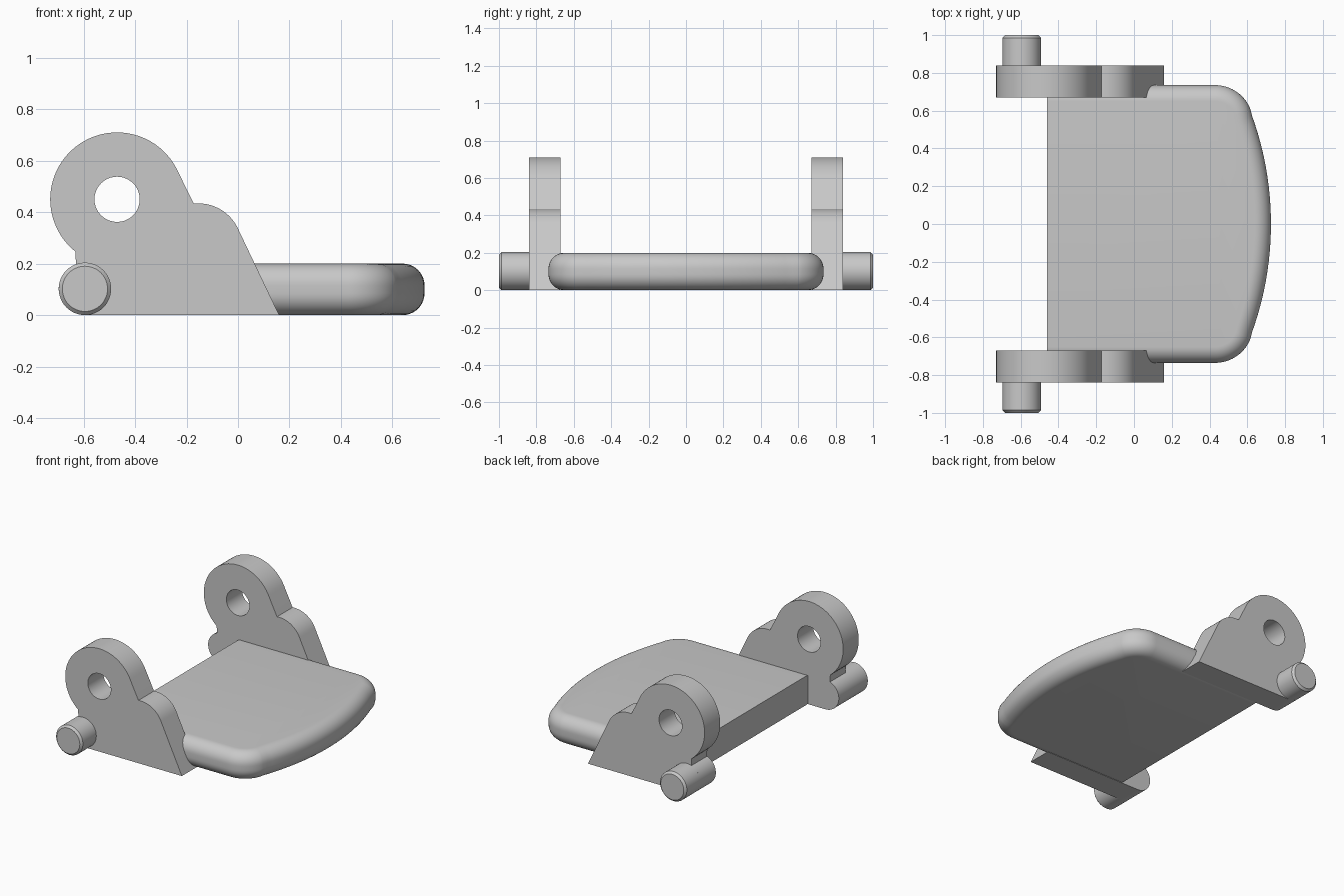
import bpy
import bmesh
from math import sin, cos, asin, radians, pi
from mathutils import Matrix

cube = bpy.data.objects.get("Cube")
if cube:
    bpy.data.objects.remove(cube, do_unlink=True)

# One plain grey for every part
grey = bpy.data.materials.new("plain grey")
grey.use_nodes = True
colour = (0.58, 0.58, 0.58, 1)
grey.diffuse_color = colour
grey.node_tree.nodes["Principled BSDF"].inputs["Base Color"].default_value = colour


def arc(cx, cy, r, a0, a1, n):
    """Points on an arc, angles in degrees."""
    angles = [radians(a0 + (a1 - a0) * i / n) for i in range(n + 1)]
    return [(cx + r * cos(a), cy + r * sin(a)) for a in angles]


def finish(bm, name):
    """Turn the bmesh into a smooth-shaded object with sharp edges kept."""
    bmesh.ops.recalc_face_normals(bm, faces=bm.faces[:])
    mesh = bpy.data.meshes.new(name)
    bm.to_mesh(mesh)
    bm.free()
    mesh.materials.append(grey)
    obj = bpy.data.objects.new(name, mesh)
    bpy.context.collection.objects.link(obj)
    bpy.ops.object.select_all(action="DESELECT")
    obj.select_set(True)
    bpy.context.view_layer.objects.active = obj
    bpy.ops.object.shade_smooth_by_angle(angle=radians(30))
    return obj


PIN_X, PIN_R = -0.595, 0.102
EYE_X, EYE_Z = -0.47, 0.45
INNER, OUTER, TIP = 0.67, 0.84, 1.0


def side_plate(name, side):
    """Upright bracket: large eye, shoulder, sloped toe and rounded heel."""
    outline = arc(EYE_X, EYE_Z, 0.26, 25, 231.5, 48)
    outline += arc(PIN_X, PIN_R, PIN_R, 110, 270, 24)
    outline += [(0.16, 0)]
    outline += arc(-0.154, 0.264, 0.17, 25, 96, 16)
    hole = arc(EYE_X, EYE_Z, 0.088, 0, 360, 40)[:-1]
    bm = bmesh.new()
    for loop in (outline, hole):
        verts = [bm.verts.new((x, side * INNER, z)) for x, z in loop]
        for a, b in zip(verts, verts[1:] + verts[:1]):
            bm.edges.new((a, b))
    bmesh.ops.triangle_fill(bm, use_beauty=True, edges=bm.edges[:])
    grown = bmesh.ops.extrude_face_region(bm, geom=bm.faces[:], use_keep_orig=True)
    moved = [v for v in grown["geom"] if isinstance(v, bmesh.types.BMVert)]
    bmesh.ops.translate(bm, verts=moved, vec=(0, side * (OUTER - INNER), 0))
    finish(bm, name)


def pivot_pin(name, side):
    """Short pin at the heel with a small chamfer on its tip."""
    bm = bmesh.new()
    start = INNER + 0.05
    place = Matrix.Translation((PIN_X, side * (start + TIP) / 2, PIN_R))
    bmesh.ops.create_cone(bm, cap_ends=True, segments=48, radius1=PIN_R,
                          radius2=PIN_R, depth=TIP - start,
                          matrix=place @ Matrix.Rotation(pi / 2, 4, "X"))
    rim = [e for e in bm.edges if all(abs(v.co.y) > TIP - 0.01 for v in e.verts)]
    bmesh.ops.bevel(bm, geom=rim, offset=0.014, segments=1, affect="EDGES")
    finish(bm, name)


def deck_outline(inset):
    """Plan of the deck: square back, rounded corners and a bowed front edge."""
    corner_x, corner_y, corner_r = 0.43, 0.535, 0.2
    bow_x, bow_r = -0.965, 1.69
    swing = asin(corner_y / (bow_r - corner_r)) * 180 / pi
    half = [(-0.46, corner_y + corner_r - inset)]
    half += arc(corner_x, corner_y, corner_r - inset, 90, swing, 16)
    half += arc(bow_x, 0, bow_r - inset, swing, 0, 16)[1:]
    return half + [(x, -y) for x, y in reversed(half[:-1])]


def deck():
    """Flat pedal deck with a rounded rim; the back face stays square."""
    height, fillet, steps = 0.2, 0.085, 10
    levels = []
    for i in range(steps + 1):
        a = pi / 2 * i / steps
        levels.append((fillet * (1 - sin(a)), fillet * (1 - cos(a))))
    levels += [(d, height - z) for d, z in reversed(levels)]
    bm = bmesh.new()
    rings = [[bm.verts.new((x, y, z)) for x, y in deck_outline(d)] for d, z in levels]
    for low, high in zip(rings, rings[1:]):
        for i in range(len(low) - 1):
            bm.faces.new((low[i], low[i + 1], high[i + 1], high[i]))
    bm.faces.new(rings[0])
    bm.faces.new(rings[-1])
    # Square back face
    bm.faces.new([r[0] for r in rings] + [r[-1] for r in reversed(rings)])
    finish(bm, "deck")


deck()
for label, side in (("front", -1), ("back", 1)):
    side_plate(label + "_side_plate", side)
    pivot_pin(label + "_pivot_pin", side)
